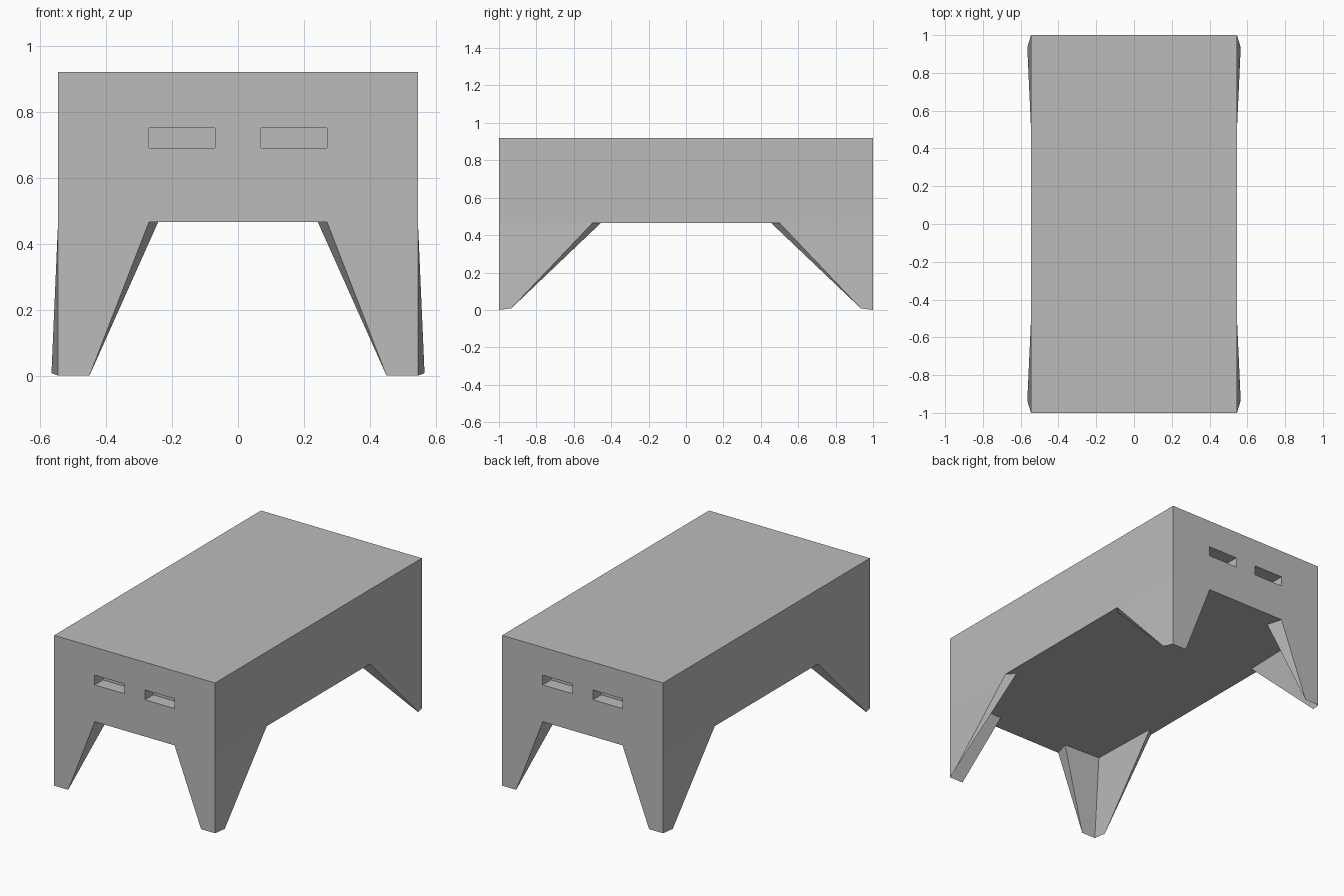
import bpy
import bmesh
from mathutils import Vector

if "Cube" in bpy.data.objects:
    bpy.data.objects.remove(bpy.data.objects["Cube"], do_unlink=True)

HALF_X, HALF_Y, UNDER, TOP = 0.545, 1.0, 0.465, 0.92

grey = bpy.data.materials.new("plain grey")
grey.use_nodes = True
color = (0.5, 0.5, 0.5, 1)
grey.diffuse_color = color
grey.node_tree.nodes["Principled BSDF"].inputs["Base Color"].default_value = color


def add_object(name, bm):
    mesh = bpy.data.meshes.new(name)
    bm.to_mesh(mesh)
    bm.free()
    mesh.materials.append(grey)
    obj = bpy.data.objects.new(name, mesh)
    bpy.context.collection.objects.link(obj)
    return obj


def add_box(name, low, high):
    bm = bmesh.new()
    bmesh.ops.create_cube(bm, size=1)
    low, high = Vector(low), Vector(high)
    bmesh.ops.scale(bm, vec=high - low, verts=bm.verts)
    bmesh.ops.translate(bm, vec=(low + high) / 2, verts=bm.verts)
    return add_object(name, bm)


# Solid table body
body = add_box("body", (-HALF_X, -HALF_Y, UNDER), (HALF_X, HALF_Y, TOP))

# Handle slots recessed into both ends
for end, sy in (("front", -1), ("back", 1)):
    for side, sx in (("right", -1), ("left", 1)):
        xs, ys = sorted((sx * 0.07, sx * 0.27)), sorted((sy * 0.92, sy * 1.1))
        cutter = add_box(f"{end}_{side}_slot_cutter", (xs[0], ys[0], 0.69), (xs[1], ys[1], 0.75))
        cutter.hide_render = True
        cutter.hide_viewport = True
        cut = body.modifiers.new("slot", "BOOLEAN")
        cut.operation = "DIFFERENCE"
        cut.solver = "EXACT"
        cut.object = cutter


# Tapered corner legs, ending in a thin angled foot edge
def add_leg(name, sx, sy):
    bm = bmesh.new()

    def point(x, y, z):
        return bm.verts.new((sx * x, sy * y, z))

    corner = point(HALF_X, HALF_Y, UNDER)
    end_outer = point(0.27, HALF_Y, UNDER)
    end_inner = point(0.242, 0.905, UNDER)
    crease = point(0.487, 0.895, UNDER)
    side_inner = point(0.5, 0.455, UNDER)
    side_outer = point(HALF_X, 0.5, UNDER)
    foot = point(HALF_X, HALF_Y, 0)
    foot_end = point(0.45, HALF_Y, 0)
    foot_side = point(0.565, 0.935, 0.008)
    for face in (
        (end_outer, corner, foot, foot_end),
        (corner, side_outer, foot_side, foot),
        (end_outer, foot_end, end_inner),
        (end_inner, foot_end, foot, crease),
        (crease, foot, foot_side, side_inner),
        (side_inner, foot_side, side_outer),
        (corner, end_outer, end_inner, crease, side_inner, side_outer),
    ):
        bm.faces.new(face)
    bmesh.ops.recalc_face_normals(bm, faces=bm.faces)
    add_object(name, bm)


for end, sy in (("front", -1), ("back", 1)):
    for side, sx in (("right", -1), ("left", 1)):
        add_leg(f"{end}_{side}_leg", sx, sy)
